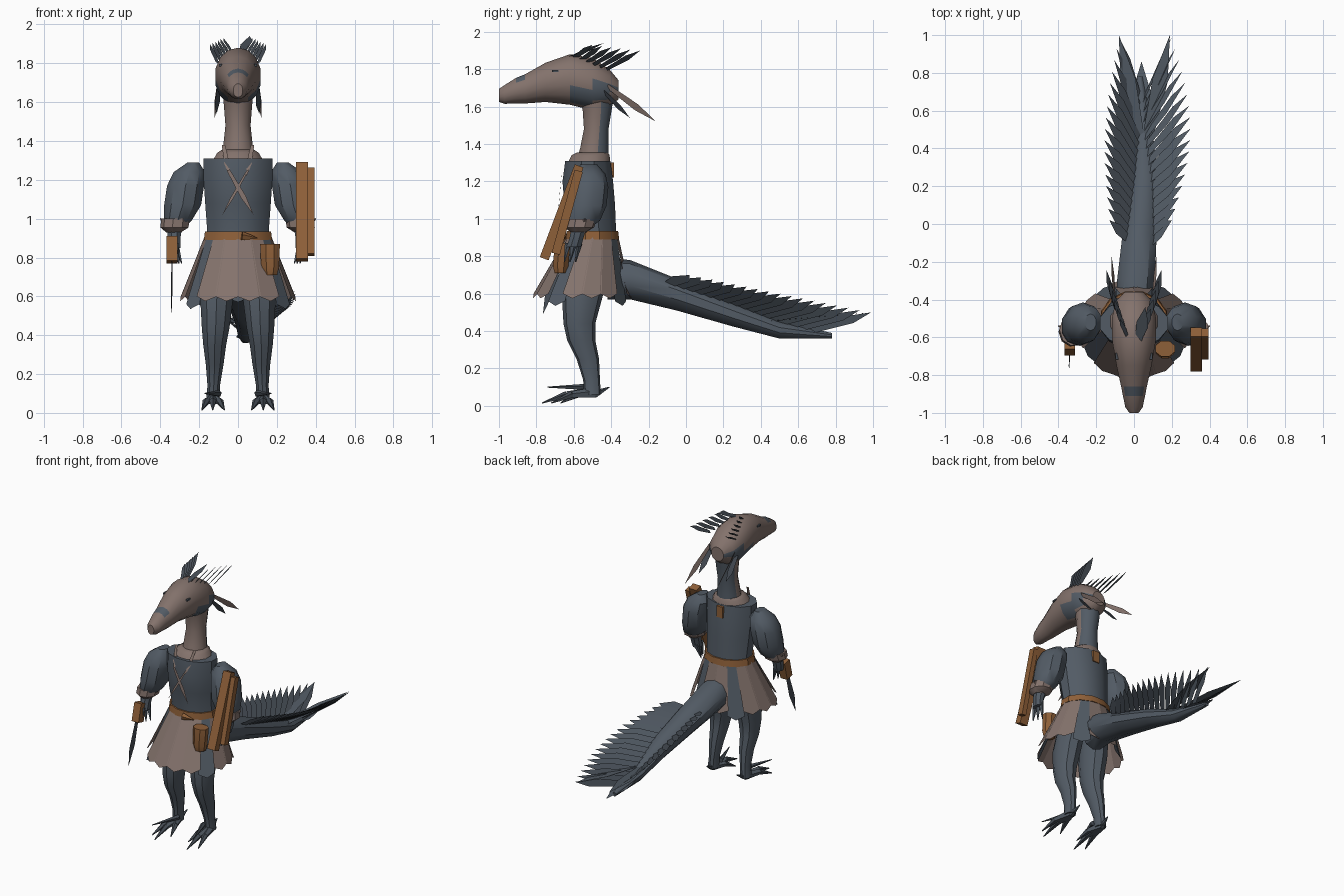
import bpy, bmesh, math
from mathutils import Vector, Matrix

cube = bpy.data.objects.get("Cube")
if cube:
    bpy.data.objects.remove(cube)


def material(name, rgb):
    m = bpy.data.materials.new(name)
    m.use_nodes = True
    m.diffuse_color = (*rgb, 1)
    m.node_tree.nodes["Principled BSDF"].inputs["Base Color"].default_value = (*rgb, 1)
    return m


GREY = material("slate grey", (0.085, 0.105, 0.13))
TAUPE = material("dusty taupe", (0.23, 0.17, 0.15))
LEATHER = material("tan leather", (0.27, 0.115, 0.04))
DARK = material("dark feather", (0.06, 0.073, 0.09))


def finish(bm, name, mats, rule=None, smooth=True):
    bmesh.ops.recalc_face_normals(bm, faces=bm.faces)
    if rule:
        for f in bm.faces:
            f.material_index = int(rule(f.calc_center_median()))
    me = bpy.data.meshes.new(name)
    bm.to_mesh(me)
    bm.free()
    for m in mats:
        me.materials.append(m)
    ob = bpy.data.objects.new(name, me)
    bpy.context.collection.objects.link(ob)
    if smooth:
        bpy.ops.object.select_all(action="DESELECT")
        ob.select_set(True)
        bpy.context.view_layer.objects.active = ob
        bpy.ops.object.shade_smooth_by_angle(angle=math.radians(35))
    return ob


def loft(name, rows, mats, plane="xy", n=12, side=1, rule=None, caps=True):
    """Skin elliptical rings; each row is centre x, y, z and two radii."""
    bm = bmesh.new()
    rings = []
    for x, y, z, a, b in rows:
        ring = []
        for k in range(n):
            t = math.tau * (k + 0.5) / n
            u, v = a * math.cos(t), b * math.sin(t)
            off = Vector((u, v, 0)) if plane == "xy" else Vector((u, 0, v))
            ring.append(bm.verts.new(Vector((x * side, y, z)) + off))
        rings.append(ring)
    for p, q in zip(rings, rings[1:]):
        for k in range(n):
            j = (k + 1) % n
            bm.faces.new((p[k], p[j], q[j], q[k]))
    if caps:
        bm.faces.new(rings[0])
        bm.faces.new(rings[-1])
    return finish(bm, name, mats, rule)


def blades(name, items, mat):
    """Flat pointed feathers or strips; each item is root, tip, half width vector."""
    bm = bmesh.new()
    for a, b, w in items:
        a, b, w = Vector(a), Vector(b), Vector(w)
        mid = a.lerp(b, 0.6)
        pts = (a - w * 0.6, mid - w, b, mid + w, a + w * 0.6)
        bm.faces.new([bm.verts.new(p) for p in pts])
    return finish(bm, name, [mat], smooth=False)


def spike(name, a, b, r, mat, tip=0.003, n=5):
    a, b = Vector(a), Vector(b)
    d = b - a
    bm = bmesh.new()
    m = Matrix.Translation((a + b) / 2) @ d.to_track_quat("Z", "Y").to_matrix().to_4x4()
    bmesh.ops.create_cone(bm, cap_ends=True, segments=n, radius1=r, radius2=tip,
                          depth=d.length, matrix=m)
    return finish(bm, name, [mat])


def box(name, centre, size, mat, tilt=0):
    bm = bmesh.new()
    m = Matrix.Translation(centre) @ Matrix.Rotation(tilt, 4, "X") @ Matrix.Diagonal((*size, 1))
    bmesh.ops.create_cube(bm, size=1, matrix=m)
    return finish(bm, name, [mat], smooth=False)


# Head, with grey cheeks and snout patch
def head_rule(c):
    cheek = c.y > -0.64 and 1.62 < c.z < 1.72 and abs(c.x) > 0.07
    patch = -0.91 < c.y < -0.86 and c.z > 1.74
    return cheek or patch


loft("head", [(0, -1, 1.66, .025, .035), (0, -.97, 1.665, .047, .05), (0, -.91, 1.685, .06, .068),
              (0, -.86, 1.695, .07, .078), (0, -.75, 1.73, .095, .105), (0, -.62, 1.745, .118, .135),
              (0, -.5, 1.72, .12, .14), (0, -.41, 1.7, .1, .1), (0, -.36, 1.69, .05, .05)],
     [TAUPE, GREY], "xz", 14, rule=head_rule)

# Neck, grey at the back
loft("neck", [(0, -.48, 1.68, .085, .1), (0, -.475, 1.58, .075, .08), (0, -.48, 1.48, .067, .068),
              (0, -.49, 1.38, .078, .078), (0, -.5, 1.3, .09, .09)],
     [TAUPE, GREY], rule=lambda c: c.y > -0.475)

# Eyes, crest and whiskers
crest, whiskers = [], []
for s in (-1, 1):
    box("eye", (s * .088, -.7, 1.79), (.02, .035, .012), DARK)
    for i in range(6):
        root = Vector((s * (.035 + .014 * i), -.6 + .035 * i, 1.86 - .012 * i))
        tip = root + Vector((s * .04, .1 + .016 * i, .07 + .006 * i))
        crest.append((root, tip, (.016, -.008, .012 * s)))
    whiskers.append(((s * .1, -.42, 1.71), (s * .12, -.16, 1.52), (.008 * s, .008, .016)))
    blades("cheek_feather", [((s * .1, -.44, 1.68), (s * .11, -.3, 1.54), (.014, .006, .012))], DARK)
crest.append(((.02, -.63, 1.86), (.06, -.44, 1.94), (.03, 0, .01)))
blades("crest", crest, DARK)
blades("whiskers", whiskers, TAUPE)

# Tunic, collar, lacing and belt
loft("tunic", [(0, -.5, .88, .17, .135), (0, -.5, .95, .165, .13), (0, -.515, 1.08, .175, .14),
               (0, -.525, 1.2, .183, .14), (0, -.525, 1.31, .185, .125)], [GREY])
loft("collar", [(0, -.52, 1.29, .14, .12), (0, -.51, 1.34, .11, .105), (0, -.5, 1.355, .085, .085)], [TAUPE])
loft("belt", [(0, -.5, .89, .182, .148), (0, -.5, .935, .176, .142)], [LEATHER])
spike("belt_knot", (.02, -.66, .91), (.1, -.65, .9), .025, LEATHER)
box("back_clasp", (0, -.395, 1.26), (.05, .02, .08), LEATHER)
for s in (-1, 1):
    blades("lacing", [((s * .075, -.6, 1.38), (s * .045, -.67, 1.22), (.014, 0, 0)),
                      ((s * .05, -.665, 1.25), (-s * .08, -.685, 1.02), (.012, 0, .006))], TAUPE)

# Pleated skirt of separate flared panels
bm = bmesh.new()
grey_panels = (2, 6)
for s in (-1, 1):
    for k in range(8):
        a0, a1 = (math.radians(-90 + 22.5 * (k + e)) for e in (-.05, 1.05))
        flare = 0.97 if k in grey_panels else 1.0
        drop = .04 if k in grey_panels else 0
        def point(t, rx, ry, cy, z):
            return bm.verts.new((s * rx * math.cos(t), cy + ry * math.sin(t), z))
        mid = (a0 + a1) / 2
        rx, ry = .295 * flare, .26 * flare
        f = bm.faces.new((point(a0, .175, .14, -.5, .9), point(a1, .175, .14, -.5, .9),
                          point(a1, rx, ry, -.555, .6 - drop),
                          point(mid, rx * 1.03, ry * 1.03, -.555, .575 - drop),
                          point(a0, rx, ry, -.555, .6 - drop)))
        f.material_index = int(k in grey_panels)
skirt = bm
me_skirt = finish(skirt, "skirt", [TAUPE, GREY], smooth=False)

# Limbs, mirrored
for s in (-1, 1):
    loft("leg", [(.1, -.53, .7, .085, .11), (.11, -.555, .58, .088, .108), (.115, -.57, .44, .075, .085),
                 (.12, -.56, .35, .062, .075), (.12, -.525, .25, .048, .06),
                 (.125, -.505, .14, .034, .045), (.13, -.5, .06, .036, .045)], [GREY], n=10, side=s)
    for dx, reach in ((-.06, .15), (0, .25), (.055, .2)):
        knuckle = (s * (.13 + dx * .6), -.5 - reach * .55, .06)
        spike("toe", (s * .13, -.49, .07), knuckle, .03, GREY, .018)
        spike("claw", knuckle, (s * (.13 + dx), -.52 - reach, .015), .02, DARK)
    spike("ankle_feather", (s * .1, -.54, .1), (s * .17, -.74, .1), .018, DARK)
    spike("heel_claw", (s * .13, -.49, .06), (s * .12, -.41, .1), .022, DARK)

    loft("puffed_sleeve", [(.23, -.52, 1.29, .03, .045), (.25, -.52, 1.24, .085, .09), (.27, -.525, 1.17, .1, .11),
                           (.285, -.535, 1.07, .1, .11), (.31, -.55, .99, .075, .09),
                           (.325, -.565, .95, .045, .05)], [GREY], n=10, side=s)
    loft("cuff", [(.32, -.56, 1, .075, .085), (.325, -.57, .955, .075, .08), (.33, -.575, .93, .04, .045)],
         [TAUPE], n=9, side=s)
    spike("cuff_point", (s * .33, -.56, .95), (s * .4, -.54, 1), .04, TAUPE)
    loft("forearm", [(.325, -.57, .96, .042, .045), (.33, -.585, .9, .036, .04), (.325, -.6, .85, .03, .042)],
         [GREY], n=8, side=s)
    for k in range(3):
        y = -.57 - .03 * k
        spike("finger", (s * .32, y, .87), (s * (.29 + .015 * k), y - .02, .77), .018, GREY)

# Sword in the right hand, pouch and boards on the left
box("sword_grip", (-.34, -.65, .84), (.055, .06, .13), LEATHER, -.25)
blades("sword_blade", [((-.34, -.67, .8), (-.343, -.765, .49), (.004, .025, .006))], DARK)
loft("pouch", [(.165, -.67, .71, .04, .035), (.165, -.67, .75, .05, .045), (.165, -.66, .87, .055, .045)],
     [LEATHER], n=8)
box("long_board", (.33, -.665, 1.035), (.062, .05, .53), LEATHER, -.36)
box("short_board", (.377, -.635, 1.035), (.034, .045, .46), LEATHER, -.27)

# Tail
loft("tail", [(0, -.42, .68, .1, .11), (.01, -.3, .675, .105, .105), (.03, -.05, .595, .095, .085),
              (.055, .25, .49, .075, .065), (.05, .5, .405, .05, .045), (.03, .78, .375, .015, .015)],
     [GREY], "xz", 10)

# Two raised rows of tail feathers
count = 17
for side_name, s in (("left", 1), ("right", -1)):
    fan = []
    for i in range(count):
        t = i / (count - 1)
        root = Vector((.04 + s * .05 * (1 - t), -.1 + .74 * t, .645 - .25 * t))
        bulge = math.sin(math.pi * t)
        x = .2 + .1 * bulge if s > 0 else -.13 + .05 * t - .05 * bulge
        tip = Vector((x, .02 + .97 * t, .7 - .2 * t))
        width = (.012, .045, -.015) if s > 0 else (.012, .024, -.006)
        fan.append((root, tip, width))
    blades(side_name + "_tail_feathers", fan, GREY if s > 0 else DARK)
blades("tail_tip", [((.04, .45, .42), (.04, .86, .37), (.05, 0, 0)),
                    ((.06, .4, .45), (.19, 1, .5), (.04, -.01, 0)),
                    ((.04, .4, .45), (-.08, 1, .5), (.04, .01, 0))], GREY)
